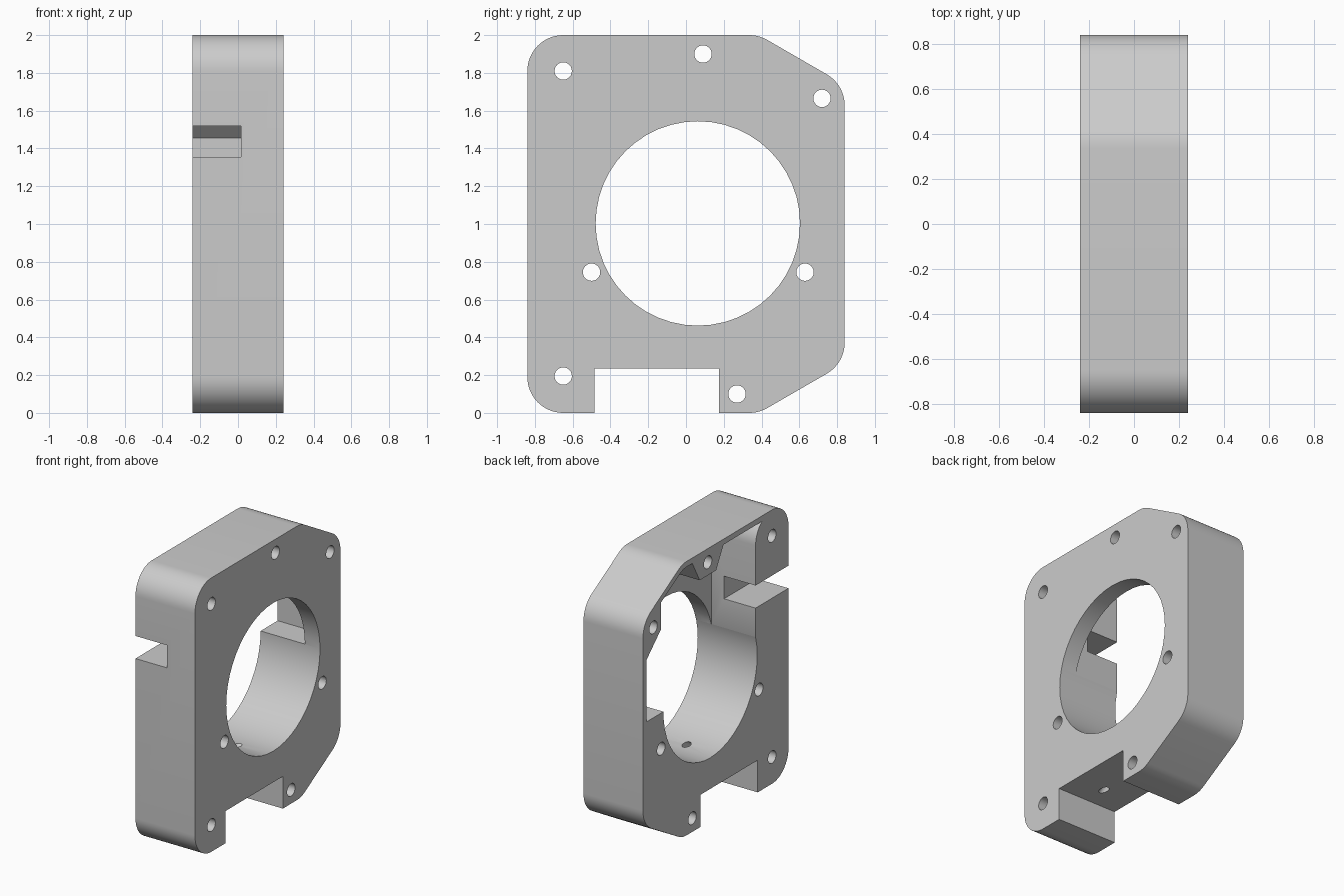
import bpy, bmesh, math
from mathutils import Vector

cube = bpy.data.objects.get("Cube")
if cube:
    bpy.data.objects.remove(cube, do_unlink=True)

HALF = 0.24          # half thickness along x
CORNER = 0.19        # outer corner radius
WALL = 0.04          # thin wall around the pocket


def arc(cy, cz, r, start, end, n):
    """Points on an arc in the y-z plane, angles in degrees."""
    angles = [math.radians(start + (end - start) * i / n) for i in range(n + 1)]
    return [(cy + r * math.cos(a), cz + r * math.sin(a)) for a in angles]


def prism(name, points, x0, x1):
    """Extrude a y-z outline from x0 to x1."""
    bm = bmesh.new()
    face = bm.faces.new([bm.verts.new((x0, y, z)) for y, z in points])
    out = bmesh.ops.extrude_face_region(bm, geom=[face])
    moved = [v for v in out["geom"] if isinstance(v, bmesh.types.BMVert)]
    bmesh.ops.translate(bm, verts=moved, vec=(x1 - x0, 0, 0))
    bmesh.ops.recalc_face_normals(bm, faces=bm.faces)
    mesh = bpy.data.meshes.new(name)
    bm.to_mesh(mesh)
    bm.free()
    obj = bpy.data.objects.new(name, mesh)
    bpy.context.collection.objects.link(obj)
    return obj


def block(name, y0, y1, z0, z1, x0, x1):
    return prism(name, [(y0, z0), (y1, z0), (y1, z1), (y0, z1)], x0, x1)


def cut(target, cutter):
    """Subtract the cutter, bake the result and remove the cutter."""
    cutter.hide_render = True
    mod = target.modifiers.new("cut", "BOOLEAN")
    mod.operation = "DIFFERENCE"
    mod.solver = "EXACT"
    mod.object = cutter
    bpy.context.view_layer.update()
    graph = bpy.context.evaluated_depsgraph_get()
    mesh = bpy.data.meshes.new_from_object(target.evaluated_get(graph))
    target.modifiers.clear()
    target.data = mesh
    bpy.data.objects.remove(cutter, do_unlink=True)


# Plate with two round corners and two sloped corners
outline = (arc(-0.65, 0.19, CORNER, 180, 270, 14)
           + arc(0.335, 0.19, CORNER, 270, 300, 5)
           + arc(0.65, 0.372, CORNER, 300, 360, 9)
           + arc(0.65, 1.628, CORNER, 0, 60, 9)
           + arc(0.335, 1.81, CORNER, 60, 90, 5)
           + arc(-0.65, 1.81, CORNER, 90, 180, 14))
plate = prism("mounting_plate", outline, -HALF, HALF)

# Large central bore
cut(plate, prism("bore_cutter", arc(0.0625, 1.003, 0.541, 0, 352.5, 47), -0.5, 0.5))

# Pocket in the -x side, leaving bosses around the upper screw holes
inner = CORNER - WALL
pocket = ([(-0.46, 1.005), (0.80, 1.005), (0.80, 1.455), (0.63, 1.618), (0.63, 1.813)]
          + arc(0.335, 1.81, inner, 60, 90, 5)
          + [(0.27, 1.96), (0.185, 1.805), (-0.005, 1.805), (-0.09, 1.96)]
          + arc(-0.65, 1.81, CORNER, 52, 0, 9))
cut(plate, prism("pocket_cutter", pocket, -0.5, 0.118))

# Side slot into the pocket, and the notch in the foot
cut(plate, block("slot_cutter", -1, -0.44, 1.355, 1.52, -0.5, 0.015))
cut(plate, block("notch_cutter", -0.485, 0.175, -0.2, 0.235, -0.5, 0.5))

# Screw holes through the thickness
for y, z in [(-0.65, 1.81), (0.09, 1.90), (0.72, 1.665), (-0.65, 0.195),
             (0.27, 0.10), (-0.50, 0.745), (0.63, 0.745)]:
    cut(plate, prism("screw_cutter", arc(y, z, 0.046, 0, 345, 23), -0.5, 0.5))

# Slanted drill hole from the notch to the bore
low, high = Vector((0, -0.31, 0.235)), Vector((0, -0.01, 0.465))
axis = high - low
bpy.ops.mesh.primitive_cylinder_add(vertices=20, radius=0.027, depth=axis.length + 0.16,
                                    location=(low + high) / 2,
                                    rotation=axis.to_track_quat("Z", "Y").to_euler())
cut(plate, bpy.context.object)

# Single grey material
grey = bpy.data.materials.new("light_grey")
grey.use_nodes = True
colour = (0.6, 0.6, 0.6, 1)
grey.diffuse_color = colour
grey.node_tree.nodes["Principled BSDF"].inputs["Base Color"].default_value = colour
plate.data.materials.clear()
plate.data.materials.append(grey)

# Smooth curved walls, keep hard edges
bpy.ops.object.select_all(action="DESELECT")
plate.select_set(True)
bpy.context.view_layer.objects.active = plate
bpy.ops.object.shade_smooth_by_angle(angle=math.radians(25))
